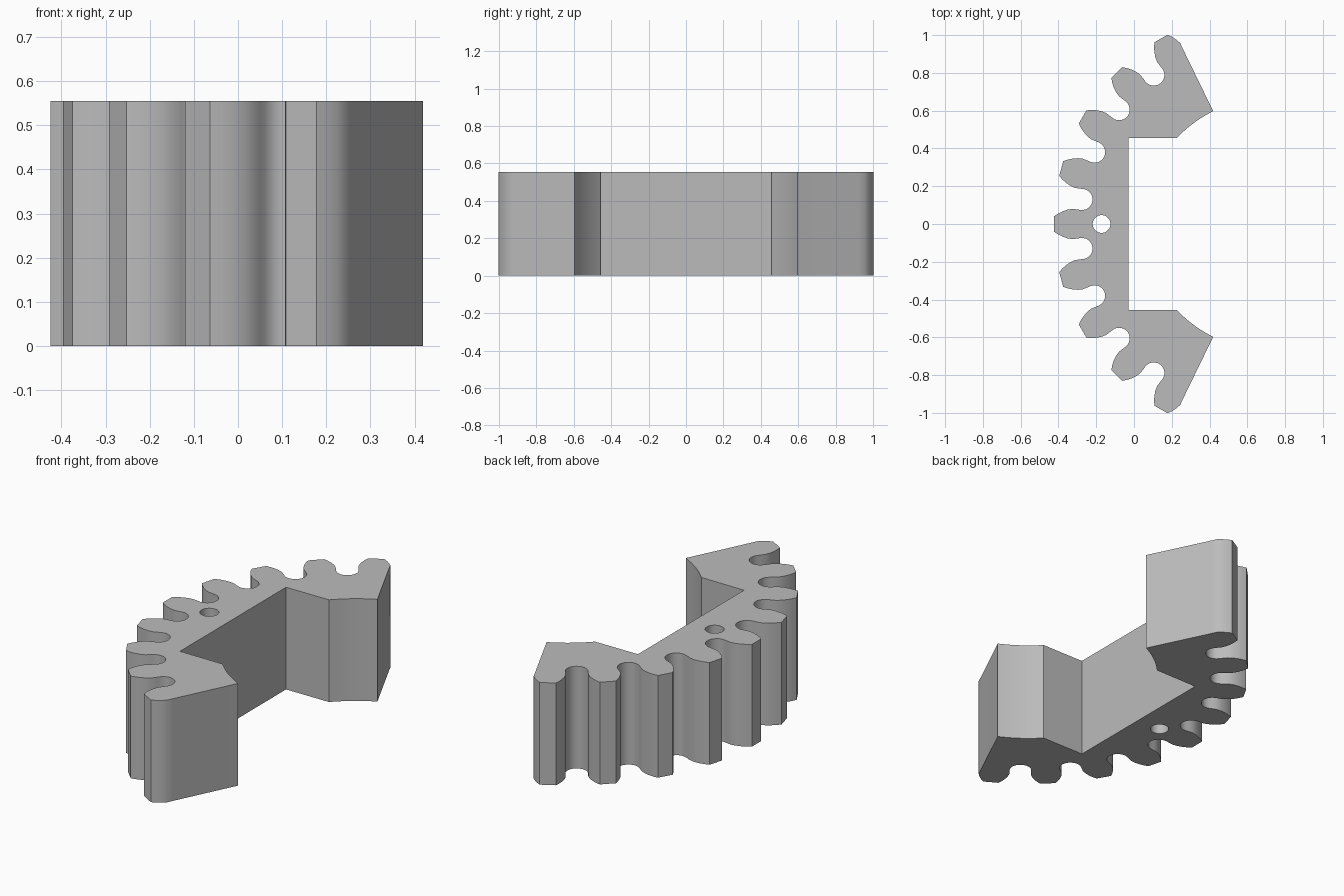
import bpy
import bmesh
from math import sin, cos, pi, radians

if "Cube" in bpy.data.objects:
    bpy.data.objects.remove(bpy.data.objects["Cube"], do_unlink=True)

HEIGHT = 0.555
CENTRE_X = 0.71            # centre of the full gear circle
PITCH = radians(15)
TEETH = range(-4, 5)
FLANK = [(1.134, 0.040), (1.112, 0.055), (1.088, 0.067), (1.062, 0.076),
         (1.036, 0.080), (1.012, 0.077)]     # radius, half thickness
GAP_R, GAP_RADIUS = 0.994, 0.056


def polar(r, a, t=0.0):
    """Point at radius r and angle a from -x, shifted t along the tangent."""
    return (CENTRE_X - r * cos(a) + t * sin(a), r * sin(a) + t * cos(a))


# Toothed rim, from the -y end to the +y end
outline = []
for i in TEETH:
    a = i * PITCH
    if i > TEETH[0]:
        outline += [polar(r, a, -t) for r, t in reversed(FLANK)]
    else:
        outline += [polar(r, a, -t) for r, t in reversed(FLANK[:4])]
    if i < TEETH[-1]:
        outline += [polar(r, a, t) for r, t in FLANK]
        # rounded root between this tooth and the next
        for k in range(13):
            u = pi * k / 12
            outline.append(polar(GAP_R - GAP_RADIUS * sin(u), a + PITCH / 2,
                                 -GAP_RADIUS * cos(u)))
    else:
        outline += [polar(r, a, t) for r, t in FLANK[:4]]

# Rounded shoulder, radial end cut, inner arc and rectangular recess
END = radians(64.05)
INNER_R = 0.664
arc = [polar(INNER_R, END - radians(20.65) * k / 10) for k in range(11)]
end = [polar(1.03, END)] + arc + [(-0.03, 0.455)]
outline += end + [(x, -y) for x, y in reversed(end)]

# Pin hole
hole = [(-0.172 + 0.047 * cos(2 * pi * k / 32), 0.047 * sin(2 * pi * k / 32))
        for k in range(32)]

# Extruded filled profile
curve = bpy.data.curves.new("gear_segment", "CURVE")
curve.dimensions = "2D"
curve.fill_mode = "BOTH"
curve.extrude = HEIGHT / 2
for loop in (outline, hole):
    spline = curve.splines.new("POLY")
    spline.points.add(len(loop) - 1)
    for point, (x, y) in zip(spline.points, loop):
        point.co = (x, y, HEIGHT / 2, 1)
    spline.use_cyclic_u = True
gear = bpy.data.objects.new("gear_segment", curve)
bpy.context.collection.objects.link(gear)
gear.location.z = HEIGHT / 2

bpy.ops.object.select_all(action="DESELECT")
gear.select_set(True)
bpy.context.view_layer.objects.active = gear
bpy.ops.object.convert(target="MESH")
gear = bpy.context.view_layer.objects.active

# Weld the walls to the caps and rest the part on the ground
bm = bmesh.new()
bm.from_mesh(gear.data)
bmesh.ops.remove_doubles(bm, verts=bm.verts, dist=0.0005)
bmesh.ops.recalc_face_normals(bm, faces=bm.faces)
low = min(v.co.z for v in bm.verts)
bmesh.ops.translate(bm, verts=bm.verts, vec=(0, 0, -low))
bm.to_mesh(gear.data)
bm.free()
gear.location.z = 0

# Plain grey
grey = bpy.data.materials.new("plain_grey")
grey.use_nodes = True
color = (0.5, 0.5, 0.5, 1)
grey.diffuse_color = color
grey.node_tree.nodes["Principled BSDF"].inputs["Base Color"].default_value = color
gear.data.materials.clear()
gear.data.materials.append(grey)
bpy.ops.object.shade_smooth_by_angle(angle=radians(30))
